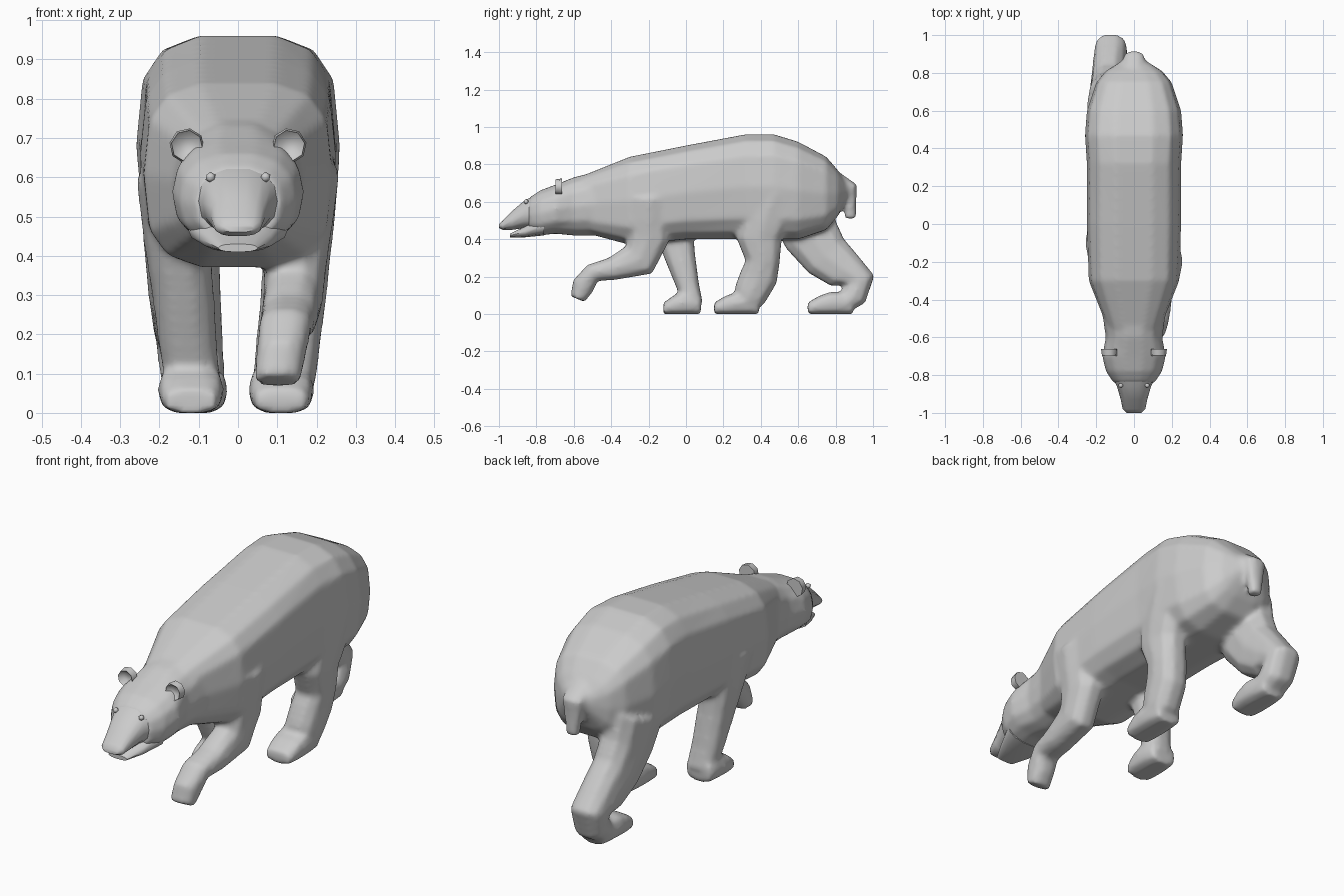
import bpy, bmesh
from math import sin, cos, pi, radians, copysign
from mathutils import Vector, Matrix

cube = bpy.data.objects.get("Cube")
if cube:
    bpy.data.objects.remove(cube, do_unlink=True)

grey = (0.6, 0.6, 0.6, 1)
fur = bpy.data.materials.new("grey_fur")
fur.use_nodes = True
fur.diffuse_color = grey
fur.node_tree.nodes["Principled BSDF"].inputs["Base Color"].default_value = grey


def finish(name, bm, angle=55):
    """Turn a bmesh into a smooth shaded object."""
    bmesh.ops.recalc_face_normals(bm, faces=bm.faces)
    mesh = bpy.data.meshes.new(name)
    bm.to_mesh(mesh)
    bm.free()
    mesh.materials.append(fur)
    part = bpy.data.objects.new(name, mesh)
    bpy.context.collection.objects.link(part)
    bpy.ops.object.select_all(action='DESELECT')
    part.select_set(True)
    bpy.context.view_layer.objects.active = part
    bpy.ops.object.shade_smooth_by_angle(angle=radians(angle))
    return part


def loft(bm, sections, sides=10, power=2.4):
    """Skin rounded sections given as centre, half height vector, half width."""
    loops = []
    for centre, up, half in sections:
        loop = []
        for i in range(sides):
            turn = 2 * pi * (i + 0.5) / sides
            rise = copysign(abs(cos(turn) / cos(pi / sides)) ** (2 / power), cos(turn))
            out = copysign(abs(sin(turn)) ** (2 / power), sin(turn))
            loop.append(bm.verts.new(centre + up * rise + Vector((half * out, 0, 0))))
        loops.append(loop)
    for first, second in zip(loops, loops[1:]):
        for i in range(sides):
            bm.faces.new((first[i - 1], first[i], second[i], second[i - 1]))
    bm.faces.new(loops[0])
    bm.faces.new(loops[-1])


def upright(bm, stations, x=0, sides=14, power=2.4):
    """Loft along y from stations of y, half width, top and underside."""
    loft(bm, [(Vector((x, y, (top + low) / 2)), Vector((0, 0, (top - low) / 2)), half)
              for y, half, top, low in stations], sides, power)


def limb(bm, path, x_range, half_range):
    """Loft across a side-plane path of y, z and radius; x and width change evenly."""
    points = [Vector((0, y, z)) for y, z, radius in path]
    last = len(points) - 1
    sections = []
    for i, point in enumerate(points):
        heading = Vector()
        for j in (i - 1, i):
            if 0 <= j < last:
                heading += (points[j + 1] - points[j]).normalized()
        heading.normalize()
        across = Vector((0, -heading.z, heading.y)) * path[i][2]
        mix = i / last
        x = x_range[0] * (1 - mix) + x_range[1] * mix
        half = half_range[0] * (1 - mix) + half_range[1] * mix
        sections.append((point + Vector((x, 0, 0)), across, half))
    loft(bm, sections)


def foot(bm, x, toe, length, height=0.12):
    """Flat-soled foot whose top swells from the toe towards the ankle."""
    stations = []
    for step in range(5):
        mix = step / 4
        width = 0.085 * sin(pi * (0.2 + 0.6 * mix)) ** 0.4
        stations.append((toe + length * mix, width,
                         height * (0.5 + 0.5 * sin(pi * mix * 0.8)), 0))
    upright(bm, stations, x, sides=10, power=3)


# Torso
body = bmesh.new()
upright(body, [
    (.86, .07, .7, .62), (.81, .15, .77, .52), (.75, .2, .84, .45),
    (.6, .25, .92, .4), (.47, .26, .96, .4), (.32, .25, .96, .4),
    (0, .25, .9, .4), (-.3, .24, .84, .37), (-.45, .18, .78, .41),
    (-.55, .14, .74, .44)], power=3.2)

# Head
upright(body, [(-.4, .18, .78, .42), (-.6, .15, .73, .42), (-.7, .17, .69, .43),
               (-.78, .15, .66, .42), (-.84, .11, .62, .44)])

# Stubby tail hanging down
limb(body, [(.8, .71, .05), (.88, .67, .04), (.88, .6, .03), (.88, .51, .03)], (0, 0), (.07, .03))

# Legs in mid stride; the left fore paw is lifted
limb(body, [(-.2, .62, .11), (-.2, .5, .1), (-.2, .41, .11), (-.25, .29, .1), (-.4, .24, .06),
            (-.5, .22, .05), (-.55, .15, .06), (-.58, .08, .04)], (.17, .1), (.09, .06))
limb(body, [(-.1, .6, .12), (-.06, .43, .1), (-.03, .3, .08), (.01, .15, .06), (.04, .05, .05)],
     (-.17, -.11), (.09, .07))
limb(body, [(.48, .65, .13), (.42, .5, .13), (.39, .4, .12), (.41, .28, .09),
            (.39, .2, .1), (.34, .1, .09), (.3, .05, .05)], (.17, .11), (.09, .08))
limb(body, [(.62, .55, .17), (.67, .42, .15), (.75, .31, .13), (.84, .24, .11),
            (.93, .18, .08), (.9, .1, .07), (.84, .05, .05)], (-.15, -.11), (.1, .08))
foot(body, -.12, -.12, .2)
foot(body, .11, .15, .24)
foot(body, -.11, .65, .24)

# Blend the overlapping forms into one skin
skin = finish("body_and_legs", body)
blend = skin.modifiers.new("blend", 'REMESH')
blend.mode = 'VOXEL'
blend.voxel_size = 0.012
blend.use_smooth_shade = True
relax = skin.modifiers.new("relax", 'SMOOTH')
relax.factor = 0.5
relax.iterations = 8

# Muzzle and lower jaw, with the mouth slightly open
muzzle = bmesh.new()
upright(muzzle, [(-.76, .14, .65, .46), (-.86, .09, .61, .46), (-.93, .07, .55, .45),
                 (-.98, .06, .5, .45), (-1, .04, .48, .46)])
finish("muzzle", muzzle)
jaw = bmesh.new()
upright(jaw, [(-.76, .13, .53, .42), (-.86, .09, .47, .41), (-.94, .05, .43, .41)])
finish("lower_jaw", jaw)

for side, word in ((1, "left"), (-1, "right")):
    # Cupped ear tilted outwards
    ear = bmesh.new()
    bmesh.ops.create_cone(ear, cap_ends=True, segments=8, radius1=.045, radius2=.04, depth=.035)
    front = max(ear.faces, key=lambda face: face.calc_center_median().z)
    bmesh.ops.inset_region(ear, faces=[front], thickness=.02)
    bmesh.ops.translate(ear, verts=front.verts, vec=(0, 0, -.02))
    place = Matrix.Translation((side * .13, -.68, .68))
    lean = Matrix.Rotation(side * radians(35), 4, 'Y')
    face_front = Matrix.Rotation(radians(90), 4, 'X')
    bmesh.ops.transform(ear, verts=ear.verts, matrix=place @ lean @ face_front)
    finish(word + "_ear", ear)

    # Small eye
    eye = bmesh.new()
    bmesh.ops.create_icosphere(eye, subdivisions=1, radius=.014,
                               matrix=Matrix.Translation((side * .07, -.855, .6)))
    finish(word + "_eye", eye)
